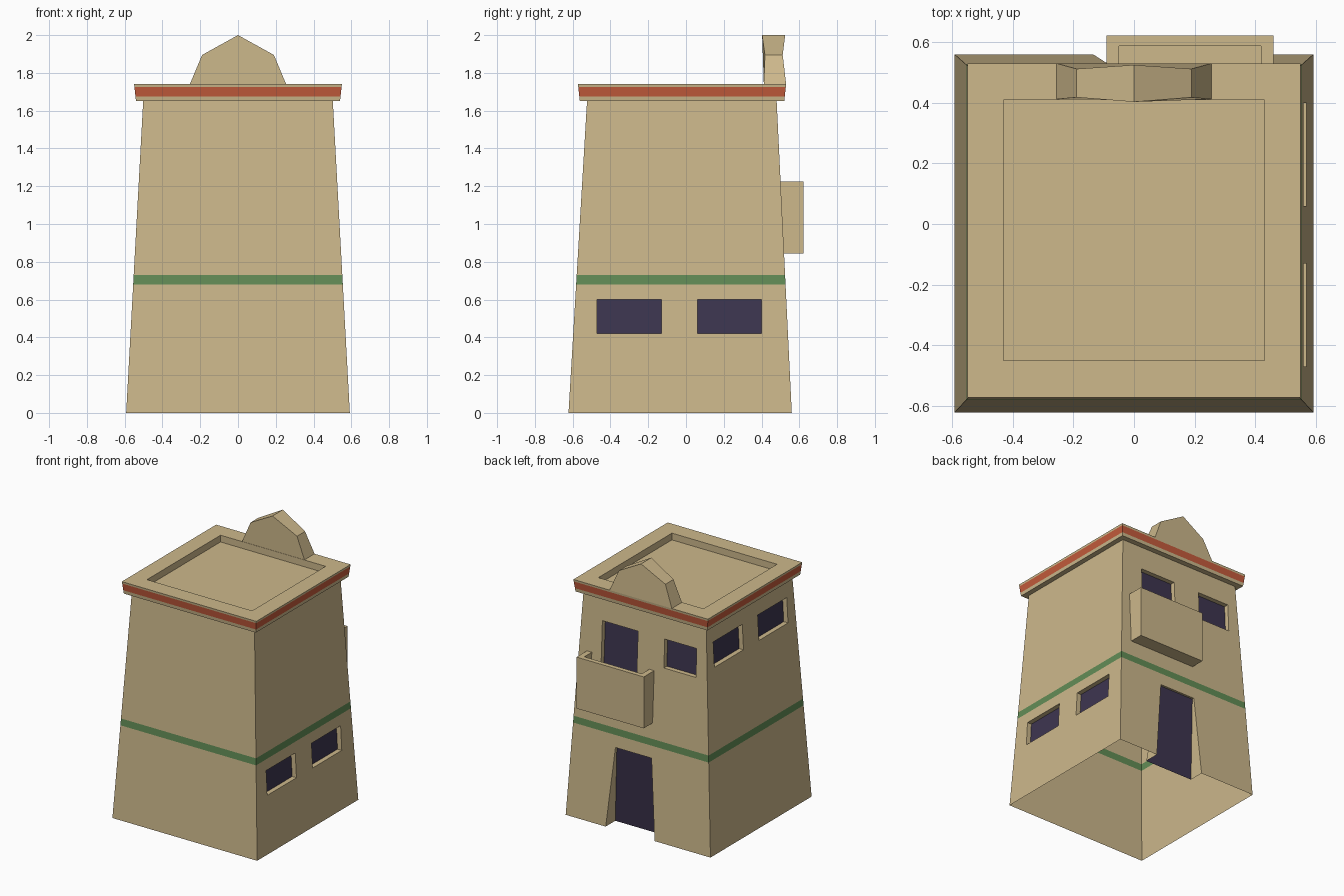
import bpy, bmesh
from mathutils import Vector

if "Cube" in bpy.data.objects:
    bpy.data.objects.remove(bpy.data.objects["Cube"])


def material(name, rgb):
    m = bpy.data.materials.new(name)
    m.diffuse_color = (*rgb, 1)
    m.use_nodes = True
    m.node_tree.nodes["Principled BSDF"].inputs["Base Color"].default_value = m.diffuse_color
    return m


MATS = [material("sandy_plaster", (0.61, 0.48, 0.26)),
        material("green_stripe", (0.125, 0.266, 0.093)),
        material("red_stripe", (0.558, 0.107, 0.045)),
        material("dark_glass", (0.047, 0.036, 0.08))]
PLASTER, GREEN, RED, GLASS = range(4)


def finish(bm, name, recalc=True):
    if recalc:
        bmesh.ops.recalc_face_normals(bm, faces=bm.faces)
    me = bpy.data.meshes.new(name)
    bm.to_mesh(me)
    bm.free()
    for m in MATS:
        me.materials.append(m)
    ob = bpy.data.objects.new(name, me)
    bpy.context.collection.objects.link(ob)
    return ob


def loft(bm, loops, mats=None, caps=(PLASTER, PLASTER)):
    """Skin closed loops of points; one material per segment; capped ends."""
    rings = [[bm.verts.new(p) for p in lp] for lp in loops]
    n = len(rings[0])
    for k, (a, b) in enumerate(zip(rings, rings[1:])):
        for i in range(n):
            j = (i + 1) % n
            f = bm.faces.new((a[i], a[j], b[j], b[i]))
            f.material_index = mats[k] if mats else PLASTER
    for ring, mat in ((rings[0], caps[0]), (rings[-1], caps[1])):
        bm.faces.new(ring).material_index = mat


def rect(x0, x1, y0, y1, z):
    return [(x0, y0, z), (x1, y0, z), (x1, y1, z), (x0, y1, z)]


def lerp(a, b, t):
    return a + (b - a) * t


def wall_x(z):
    return lerp(0.592, 0.502, z / 1.65)


def wall_back(z):
    return lerp(0.56, 0.48, z / 1.65)


def wall_front(z):
    return lerp(-0.622, -0.524, z / 1.65)


# Tapered tower with a green stripe
bm = bmesh.new()
loft(bm, [rect(-wall_x(z), wall_x(z), wall_front(z), wall_back(z), z)
          for z in (0, 0.68, 0.73, 1.65)], [PLASTER, GREEN, PLASTER])
tower = finish(bm, "tower_walls")

# Cutters for recessed windows and doors, dark on their inner face
bm = bmesh.new()


def opening(side, a0, a1, z0, z1, depth=0.035):
    outer, inner = [], []
    for a, z in ((a0, z0), (a1, z0), (a1, z1), (a0, z1)):
        if side == "back":
            outer.append((a, 0.8, z))
            inner.append((a, wall_back(z) - depth, z))
        else:
            s = 1 if side == "right" else -1
            outer.append((s * 0.8, a, z))
            inner.append((s * (wall_x(z) - depth), a, z))
    loft(bm, [outer, inner], caps=(PLASTER, GLASS))


for a0, a1 in ((-0.47, -0.13), (0.06, 0.40)):
    opening("right", a0, a1, 0.42, 0.60)
for a0, a1 in ((-0.45, -0.11), (0.07, 0.41)):
    opening("left", a0, a1, 1.33, 1.515)
opening("back", -0.43, -0.168, 1.265, 1.475)
opening("back", 0.05, 0.342, 0.885, 1.475)
# Ground door: widens and deepens toward the floor
low, high = (-0.135, 0.265, 0.447, 0.0), (-0.09, 0.205, 0.515, 0.59)
l, h = [[lerp(p, q, t) for p, q in zip(low, high)] for t in (-0.1, 1)]
loft(bm, [[(l[0], 0.8, l[3]), (l[1], 0.8, l[3]), (h[1], 0.8, h[3]), (h[0], 0.8, h[3])],
          [(l[0], l[2], l[3]), (l[1], l[2], l[3]), (h[1], h[2], h[3]), (h[0], h[2], h[3])]],
     caps=(PLASTER, GLASS))
cutter = finish(bm, "opening_cutter")
cutter.hide_render = True

mod = tower.modifiers.new("openings", "BOOLEAN")
mod.operation = "DIFFERENCE"
mod.solver = "EXACT"
mod.object = cutter
bpy.context.view_layer.objects.active = tower
bpy.ops.object.modifier_apply(modifier=mod.name)
bpy.data.objects.remove(cutter)

# The tower is an open shell: drop its floor and the cap under the roof
bm = bmesh.new()
bm.from_mesh(tower.data)
ends = [f for f in bm.faces if all(v.co.z < 0.001 for v in f.verts)
        or all(v.co.z > 1.649 for v in f.verts)]
bmesh.ops.delete(bm, geom=ends, context="FACES")
bm.to_mesh(tower.data)
bm.free()

# Roof cornice with red stripe and sunken roof deck
bm = bmesh.new()
loops = []
for z in (1.65, 1.675, 1.725, 1.74):
    g = 0.01 * (z - 1.65) / 0.09
    loops.append(rect(-0.54 - g, 0.54 + g, -0.562 - g, 0.52 + g, z))
loops += [rect(-0.43, 0.43, -0.45, 0.41, z) for z in (1.74, 1.69)]
loft(bm, loops, [PLASTER, RED, PLASTER, PLASTER, PLASTER])
finish(bm, "roof_cornice")

# Faceted crest above the back wall
bm = bmesh.new()
crest = [(-0.255, 1.74, 0.412, 0.53), (-0.19, 1.895, 0.418, 0.512), (0, 2.0, 0.403, 0.525),
         (0.19, 1.895, 0.418, 0.512), (0.255, 1.74, 0.412, 0.53)]
loft(bm, [[(x, y0, z) for x, z, y0, y1 in crest], [(x, y1, z) for x, z, y0, y1 in crest]])
finish(bm, "roof_crest")

# Balcony: U-shaped parapet on a slab, its back following the wall slope
bm = bmesh.new()


def balcony_part(plan, z0, z1):
    """plan points with y None sit on the sloped wall."""
    loft(bm, [[(x, wall_back(z) if y is None else y, z) for x, y in plan] for z in (z0, z1)])


balcony_part([(-0.09, None), (-0.09, 0.622), (0.46, 0.622), (0.46, None)], 0.845, 0.885)
balcony_part([(-0.09, None), (-0.09, 0.622), (0.46, 0.622), (0.46, None),
              (0.42, None), (0.42, 0.588), (-0.05, 0.588), (-0.05, None)], 0.885, 1.225)
bmesh.ops.remove_doubles(bm, verts=bm.verts, dist=0.0005)
finish(bm, "balcony")
